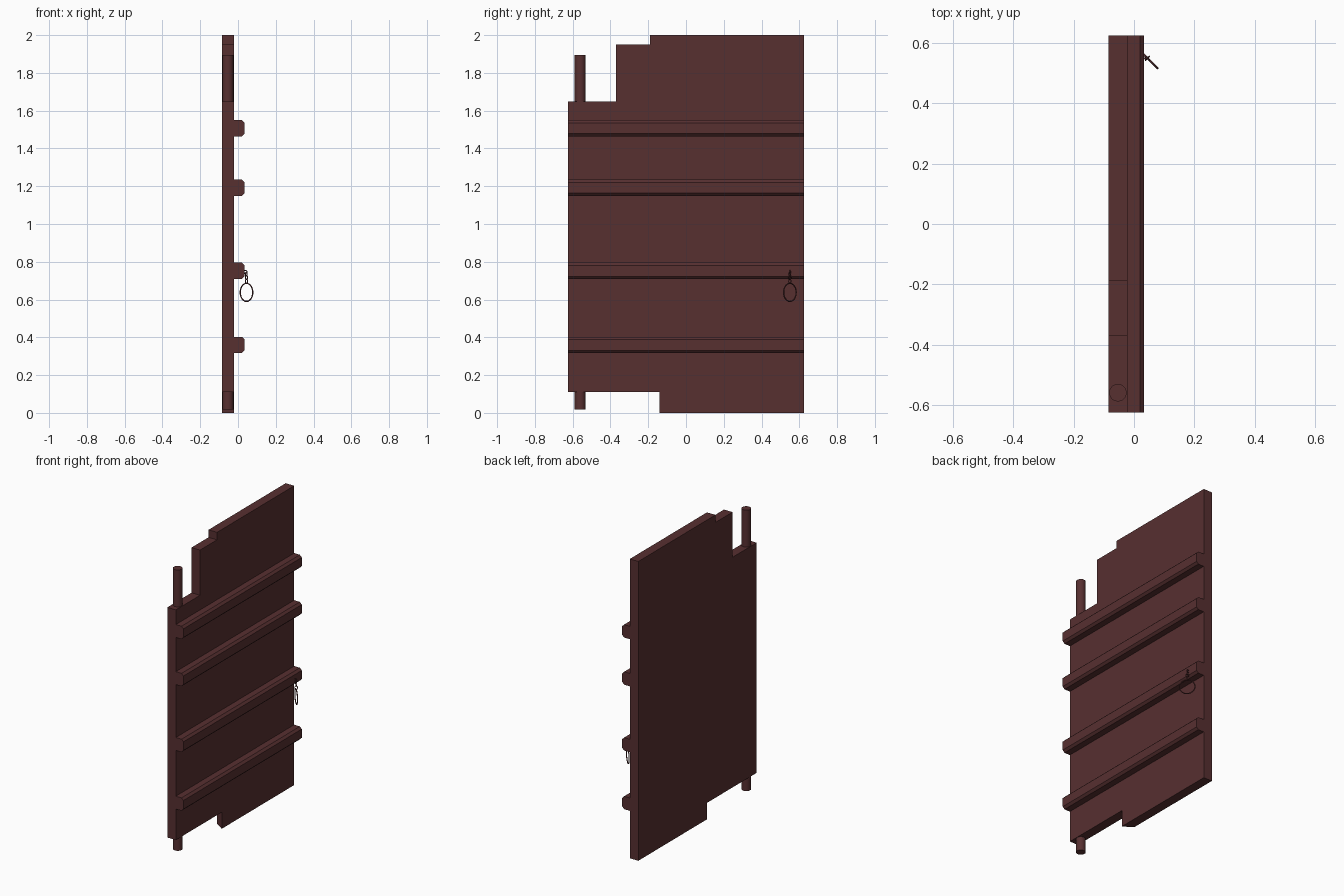
import bpy, bmesh, math
from mathutils import Matrix, Vector

if "Cube" in bpy.data.objects:
    bpy.data.objects.remove(bpy.data.objects["Cube"])


def material(name, rgb):
    m = bpy.data.materials.new(name)
    m.diffuse_color = (*rgb, 1)
    m.use_nodes = True
    m.node_tree.nodes["Principled BSDF"].inputs["Base Color"].default_value = m.diffuse_color
    return m


wood = material("dark_red_brown", (0.095, 0.029, 0.030))


def finish(name, bm):
    bmesh.ops.recalc_face_normals(bm, faces=bm.faces)
    me = bpy.data.meshes.new(name)
    bm.to_mesh(me)
    bm.free()
    me.materials.append(wood)
    ob = bpy.data.objects.new(name, me)
    bpy.context.collection.objects.link(ob)
    return ob


def prism(name, points, offset):
    """Extrude a planar outline along offset."""
    bm = bmesh.new()
    face = bm.faces.new([bm.verts.new(p) for p in points])
    ext = bmesh.ops.extrude_face_region(bm, geom=[face])
    verts = [g for g in ext["geom"] if isinstance(g, bmesh.types.BMVert)]
    bmesh.ops.translate(bm, verts=verts, vec=offset)
    return finish(name, bm)


def smooth(ob, angle=35):
    bpy.ops.object.select_all(action='DESELECT')
    ob.select_set(True)
    bpy.context.view_layer.objects.active = ob
    bpy.ops.object.shade_smooth_by_angle(angle=math.radians(angle))


XB, XF = -0.085, -0.022

# Door panel with stepped top corner and notched bottom
outline = [(-0.625, 0.11), (-0.14, 0.11), (-0.14, 0), (0.625, 0), (0.625, 2.0),
           (-0.19, 2.0), (-0.19, 1.95), (-0.37, 1.95), (-0.37, 1.648), (-0.625, 1.648)]
panel = prism("door_panel", [(XB, y, z) for y, z in outline], (XF - XB, 0, 0))
# the lower tab has a slanted end: shift its back edge
for v in panel.data.vertices:
    if abs(v.co.y + 0.14) < 1e-4 and v.co.x < -0.05:
        v.co.y = -0.10

# Horizontal battens with chamfered edges
for i, z in enumerate((0.36, 0.752, 1.192, 1.507)):
    prof = [(XF, -0.043), (0.02, -0.043), (0.034, -0.029),
            (0.034, 0.029), (0.02, 0.043), (XF, 0.043)]
    prism(f"batten_{i + 1}", [(x, -0.625, z + h) for x, h in prof], (0, 1.25, 0))


# Hinge pins above and below the panel
def pin(name, z0, z1):
    bm = bmesh.new()
    bmesh.ops.create_cone(bm, cap_ends=True, segments=24, radius1=0.029, radius2=0.029,
                          depth=z1 - z0,
                          matrix=Matrix.Translation((-0.0535, -0.56, (z0 + z1) / 2)))
    smooth(finish(name, bm))


pin("hinge_pin_top", 1.60, 1.895)
pin("hinge_pin_bottom", 0.018, 0.15)


# Ring pull made of loops: width and height radii, heading in plan
def loop(name, center, rw, rh, tube, heading, seg=24, sides=8):
    bm = bmesh.new()
    d = Vector((math.cos(heading), math.sin(heading), 0))
    n = Vector((-d.y, d.x, 0))
    rows = []
    for i in range(seg):
        a = math.tau * i / seg
        out = d * math.cos(a) + Vector((0, 0, math.sin(a)))
        c = Vector(center) + d * rw * math.cos(a) + Vector((0, 0, rh * math.sin(a)))
        rows.append([bm.verts.new(c + tube * (out * math.cos(b) + n * math.sin(b)))
                     for b in (math.tau * j / sides for j in range(sides))])
    for i in range(seg):
        r, s = rows[i], rows[(i + 1) % seg]
        for j in range(sides):
            k = (j + 1) % sides
            bm.faces.new((r[j], s[j], s[k], r[k]))
    smooth(finish(name, bm), 60)


D = -math.pi / 4
loop("pull_ring", (0.045, 0.55, 0.638), 0.047, 0.048, 0.0035, D)
loop("chain_link_lower", (0.045, 0.55, 0.697), 0.009, 0.012, 0.0025, -D, 12, 6)
loop("chain_link_upper", (0.045, 0.55, 0.716), 0.009, 0.011, 0.0025, D, 12, 6)
loop("chain_link_top", (0.043, 0.55, 0.734), 0.006, 0.011, 0.0025, -D, 12, 6)
loop("ring_staple", (0.037, 0.55, 0.747), 0.011, 0.008, 0.003, 0.2, 12, 6)
